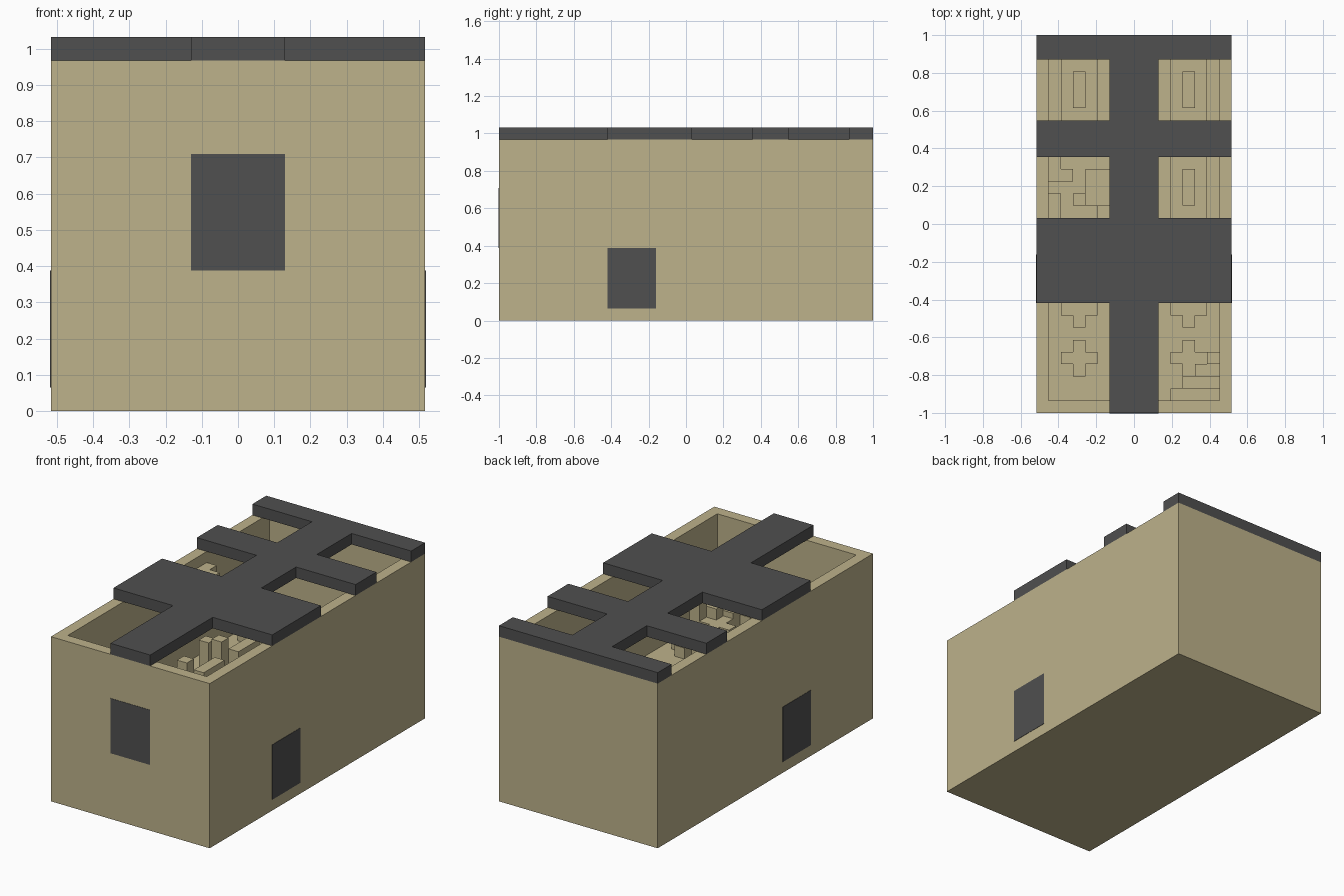
import bpy, bmesh

cube = bpy.data.objects.get("Cube")
if cube:
    bpy.data.objects.remove(cube)

U = 2 / 31            # one block
HALF_LEN = 15.5       # half length in blocks


def material(name, rgb):
    m = bpy.data.materials.new(name)
    m.use_nodes = True
    m.diffuse_color = (*rgb, 1)
    m.node_tree.nodes["Principled BSDF"].inputs["Base Color"].default_value = (*rgb, 1)
    return m


SAND = material("sandstone", (0.51, 0.445, 0.257))
DARK = material("dark_grey", (0.08, 0.08, 0.08))


def finish(name, bm, mat):
    bmesh.ops.recalc_face_normals(bm, faces=bm.faces)
    mesh = bpy.data.meshes.new(name)
    bm.to_mesh(mesh)
    bm.free()
    mesh.materials.append(mat)
    obj = bpy.data.objects.new(name, mesh)
    bpy.context.collection.objects.link(obj)
    return obj


def prism(name, outline, z0, z1, mat):
    """Extrude a plan outline given in blocks, y counted from the front."""
    bm = bmesh.new()
    verts = [bm.verts.new((x * U, (y - HALF_LEN) * U, z0 * U)) for x, y in outline]
    face = bm.faces.new(verts)
    top = bmesh.ops.extrude_face_region(bm, geom=[face])["geom"]
    bmesh.ops.translate(bm, vec=(0, 0, (z1 - z0) * U),
                        verts=[v for v in top if isinstance(v, bmesh.types.BMVert)])
    return finish(name, bm, mat)


def box(name, x0, x1, y0, y1, z0, z1, mat=SAND):
    return prism(name, [(x0, y0), (x1, y0), (x1, y1), (x0, y1)], z0, z1, mat)


# Shell: a block hollowed from above, one block thick
bm = bmesh.new()
bmesh.ops.create_cube(bm, size=1)
for v in bm.verts:
    v.co = (v.co.x * 16 * U, v.co.y * 31 * U, (v.co.z + 0.5) * 15 * U)
top = max(bm.faces, key=lambda f: f.calc_center_median().z)
bmesh.ops.inset_region(bm, faces=[top], thickness=U, use_even_offset=True)
inner = bmesh.ops.extrude_discrete_faces(bm, faces=[top])["faces"][0]
bmesh.ops.translate(bm, vec=(0, 0, -9 * U), verts=inner.verts)
finish("wall_shell", bm, SAND)

# Roof: a spine with cross bars, as one mirrored outline
BARS = [(9, 16), (21, 24), (29, 31)]
right_half = [(2, 0)]
for a, b in BARS:
    right_half += [(2, a), (8, a), (8, b), (2, b)]
right_half.pop()
left_half = [(-x, y) for x, y in reversed(right_half)]
prism("roof_frame", right_half + left_half, 15, 16, DARK)

# Dark openings as thin plates
T = 0.03
box("front_window", -2, 2, -T, T, 6, 11, DARK)
for side, s in (("left", 1), ("right", -1)):
    box(side + "_door", s * 8 - T, s * 8 + T, 9, 13, 1, 6, DARK)

# Ledges along the side walls and low tables with a raised centre
FLOOR = 6
for side, x, y0, y1 in (("left", 4, 16, 21), ("left", 4, 24, 29), ("right", -5, 24, 29)):
    tag = "%s_%d" % (side, y0)
    box("table_" + tag, x - 1, x + 2, y0, y1, FLOOR, FLOOR + 1)
    box("table_ridge_" + tag, x, x + 1, y0 + 1, y0 + 4, FLOOR + 1, FLOOR + 2)

# Cross shaped stands in the front rooms
for side, x in (("left", 4), ("right", -5)):
    for y in (4, 8):
        tag = "%s_%d" % (side, y)
        prism("stand_" + tag,
              [(x, y - 1), (x + 1, y - 1), (x + 1, y), (x + 2, y), (x + 2, y + 1), (x + 1, y + 1),
               (x + 1, y + 2), (x, y + 2), (x, y + 1), (x - 1, y + 1), (x - 1, y), (x, y)],
              FLOOR, FLOOR + 1, SAND)

# Steps in the left front corner
for i in range(4):
    box("step_%d" % i, 3 + i, 7, 1 + i, 2 + i, FLOOR, FLOOR + 1 + i * 0.5)

# Wall blocks and a stand in the right middle room
for i, (x0, x1, y0, y1) in enumerate([(-7, -6, 16, 18), (-7, -5, 19, 20), (-7, -6, 20, 21)]):
    box("wall_block_%d" % i, x0, x1, y0, y1, 12, 14)
box("middle_stand", -5, -4, 17, 18, FLOOR, FLOOR + 3)

# Seats with backs under the spine
for i, y in enumerate((12, 17)):
    box("seat_%d" % i, -4, -2, y, y + 3, FLOOR, FLOOR + 1)
    box("seat_back_%d" % i, -2, -1, y, y + 3, FLOOR, FLOOR + 3)
    box("seat_post_%d" % i, -3, -2, y - 1, y, FLOOR, FLOOR + 4)
